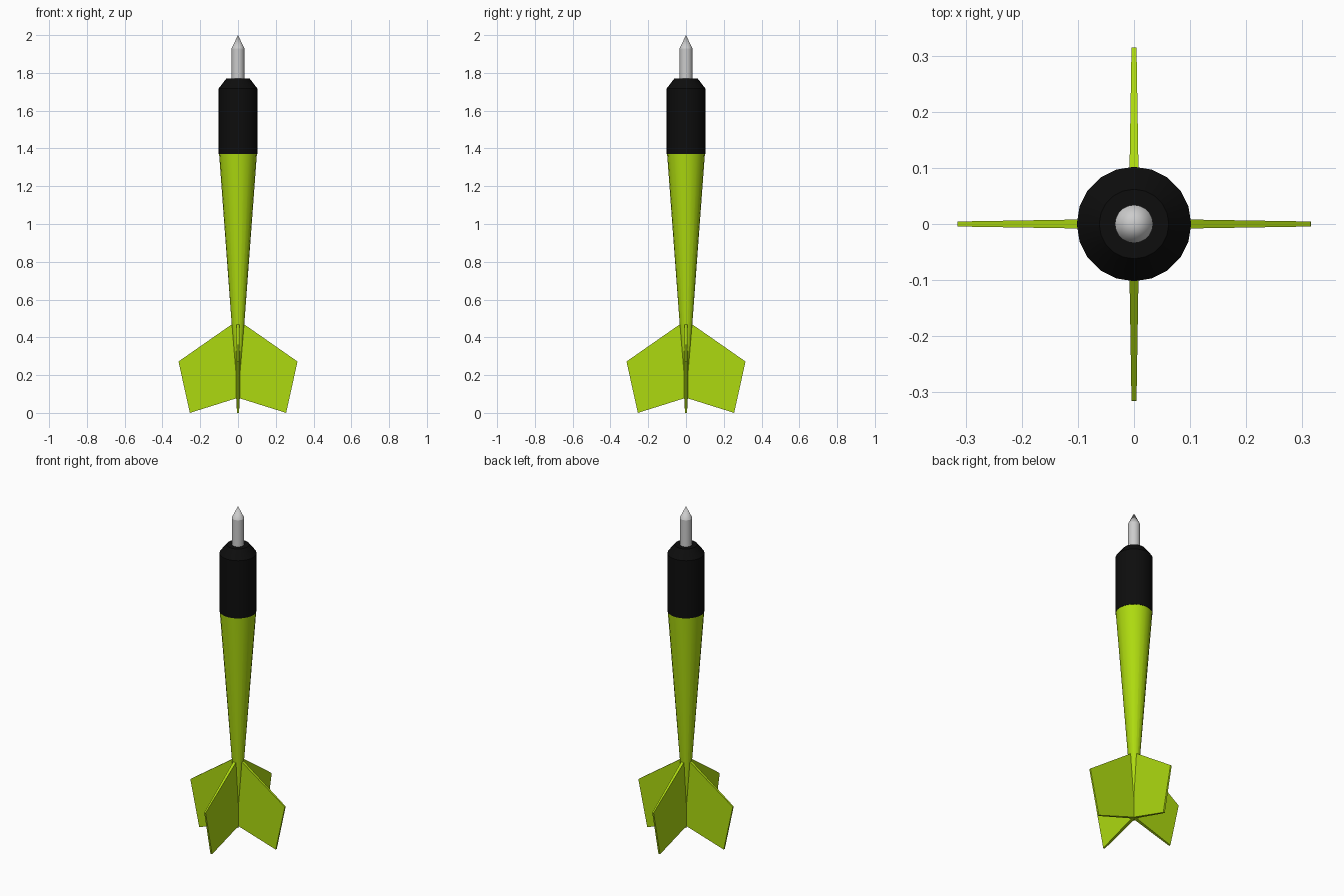
import bpy, bmesh, math

if "Cube" in bpy.data.objects:
    bpy.data.objects.remove(bpy.data.objects["Cube"])


def material(name, rgb):
    m = bpy.data.materials.new(name)
    m.diffuse_color = (*rgb, 1)
    m.use_nodes = True
    m.node_tree.nodes["Principled BSDF"].inputs["Base Color"].default_value = m.diffuse_color
    return m


def finish(name, bm, mat=None, smooth=False):
    bmesh.ops.recalc_face_normals(bm, faces=bm.faces)
    mesh = bpy.data.meshes.new(name)
    bm.to_mesh(mesh)
    bm.free()
    ob = bpy.data.objects.new(name, mesh)
    bpy.context.collection.objects.link(ob)
    if mat:
        mesh.materials.append(mat)
    if smooth:
        bpy.ops.object.select_all(action='DESELECT')
        ob.select_set(True)
        bpy.context.view_layer.objects.active = ob
        bpy.ops.object.shade_smooth_by_angle(angle=math.radians(25))
    return ob


def lathe(name, profile, mat=None, sides=20):
    """Closed solid of revolution from (radius, z) points; radius 0 is a point."""
    bm = bmesh.new()
    rings = []
    for r, z in profile:
        n = sides if r else 1
        rings.append([bm.verts.new((r * math.cos(math.tau * i / sides),
                                    r * math.sin(math.tau * i / sides), z))
                      for i in range(n)])
    for a, b in zip(rings, rings[1:]):
        for i in range(sides):
            j = (i + 1) % sides
            if len(b) == 1:
                bm.faces.new((a[i], a[j], b[0]))
            else:
                bm.faces.new((a[i], a[j], b[j], b[i]))
    for ring in (rings[0], rings[-1]):
        if len(ring) > 1:
            bm.faces.new(ring)
    return finish(name, bm, mat, smooth=True)


def fin(name, angle, mat):
    """Flat flight blade, thinner towards its outer edge."""
    outline = [(0, 0.08), (0.255, 0), (0.315, 0.272), (0.028, 0.472), (0, 0.472)]
    c, s = math.cos(angle), math.sin(angle)
    bm = bmesh.new()
    layers = []
    for side in (-1, 1):
        layer = []
        for r, z in outline:
            t = side * (0.0096 - 0.0163 * r)
            layer.append(bm.verts.new((r * c - t * s, r * s + t * c, z)))
        bm.faces.new(layer)
        layers.append(layer)
    a, b = layers
    for i in range(len(outline)):
        j = (i + 1) % len(outline)
        bm.faces.new((a[i], a[j], b[j], b[i]))
    return finish(name, bm, mat)


lime = material("lime", (0.42, 0.70, 0.005))
black = material("black", (0.004, 0.004, 0.004))

# Metal tip, weighted barrel and tapered shaft
lathe("tip", [(0.034, 1.75), (0.034, 1.93), (0, 2.0)])
lathe("barrel", [(0.102, 1.37), (0.102, 1.718), (0.062, 1.77)], black)
lathe("shaft", [(0.003, 0.06), (0.1, 1.37)], lime)

# Four tail fins
for k in range(4):
    fin(f"tail_fin_{k + 1}", k * math.pi / 2, lime)
